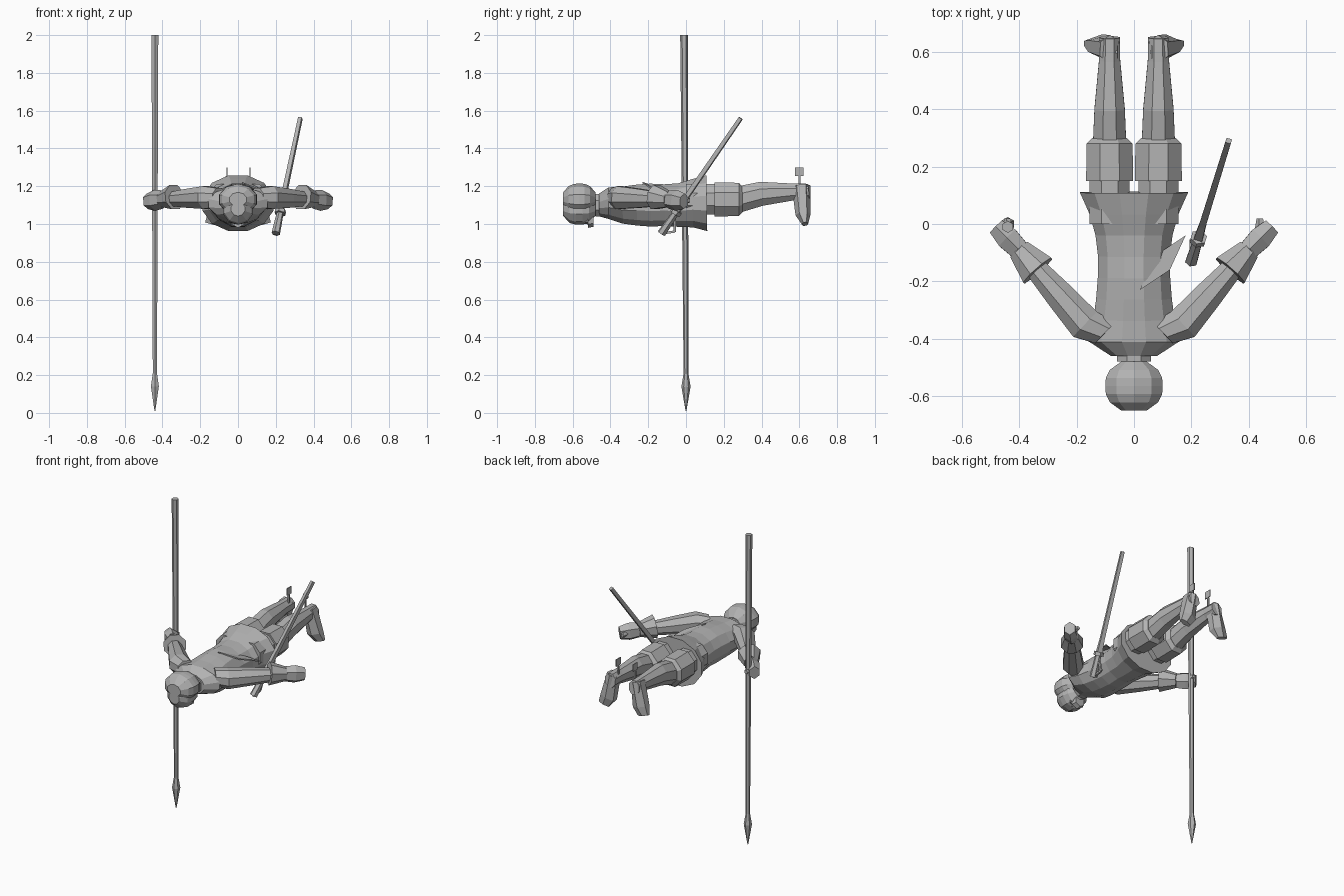
import bpy, bmesh, math
from mathutils import Vector

default_cube = bpy.data.objects.get("Cube")
if default_cube:
    bpy.data.objects.remove(default_cube, do_unlink=True)

grey = bpy.data.materials.new("plain_grey")
grey.use_nodes = True
grey.diffuse_color = (0.45, 0.45, 0.45, 1)
grey.node_tree.nodes["Principled BSDF"].inputs["Base Color"].default_value = grey.diffuse_color

UP = Vector((0, 0, 1))
BACK = Vector((0, 1, 0))
LEFT = Vector((1, 0, 0))


def finish(name, bm):
    """Turn the working mesh into a grey object."""
    bmesh.ops.recalc_face_normals(bm, faces=bm.faces)
    mesh = bpy.data.meshes.new(name)
    bm.to_mesh(mesh)
    bm.free()
    mesh.materials.append(grey)
    bpy.context.collection.objects.link(bpy.data.objects.new(name, mesh))


def loft(name, centres, radii, squash=1, sides=8, up=UP):
    """Faceted tube through the centres; a radius is a number or a (wide, high) pair."""
    bm = bmesh.new()
    axis = (centres[-1] - centres[0]).normalized()
    across = axis.cross(up).normalized()
    upward = across.cross(axis)
    reach = 1 / math.cos(math.pi / sides)
    loops = []
    for centre, radius in zip(centres, radii):
        wide, high = radius if isinstance(radius, tuple) else (radius, radius * squash)
        loop = []
        for corner in range(sides):
            angle = math.tau * (corner + 0.5) / sides
            spoke = across * wide * math.cos(angle) + upward * high * math.sin(angle)
            loop.append(bm.verts.new(centre + spoke * reach))
        loops.append(loop)
    for near, far in zip(loops, loops[1:]):
        for corner in range(sides):
            after = (corner + 1) % sides
            bm.faces.new((near[corner], near[after], far[after], far[corner]))
    bm.faces.new(loops[0])
    bm.faces.new(loops[-1])
    finish(name, bm)


def plate(name, outline, thickness):
    """Thin flat piece extruded from an outline."""
    bm = bmesh.new()
    face = bm.faces.new([bm.verts.new(point) for point in outline])
    extruded = bmesh.ops.extrude_face_region(bm, geom=[face])["geom"]
    moved = [item for item in extruded if isinstance(item, bmesh.types.BMVert)]
    bmesh.ops.translate(bm, verts=moved, vec=thickness)
    finish(name, bm)


def ellipsoid_loft(name, front, back, wide, high, steps, sides):
    """Rounded form along y: radii follow a blunt dome between the two ends."""
    centres, radii = [], []
    for step in range(steps + 1):
        t = step / steps
        dome = max(0.45, (1 - abs(2 * t - 1) ** 3) ** 0.5)
        centres.append(front.lerp(back, t))
        radii.append((wide * dome, high * dome))
    loft(name, centres, radii, sides=sides)


# Coat: narrow waist, flared skirt, broad shoulders closing to the collar
waist, hem, shoulder_line = -0.13, 0.11, -0.41
body = UP * 1.1
centres = [body + BACK * -0.46]
radii = [(0.08, 0.06)]
for station in range(8):
    y = shoulder_line + (hem - shoulder_line) * station / 7
    bend = (y - waist) ** 2
    if y > waist:
        size = (0.125 + 1.1 * bend, 0.11 + 0.65 * bend)
    else:
        size = (0.125 + 0.4 * bend, 0.115 - 0.4 * bend)
    centres.append(body + BACK * y + UP * 0.01 * (y > 0 or station == 0))
    radii.append(size)
loft("coat", centres, radii, sides=12)

# Neck, head, hair cap and face
head_front = body + BACK * -0.65
head_back = body + BACK * -0.48
loft("neck", [head_back, body + BACK * -0.43], [0.06, 0.06])
drop = UP * -0.02
ellipsoid_loft("head", head_front + drop, head_back + drop, 0.08, 0.08, 5, 10)
lift = UP * 0.03
ellipsoid_loft("hair", head_front + lift, head_back + lift, 0.1, 0.08, 6, 10)
face = body + BACK * -0.54 + UP * -0.08
loft("nose", [face - BACK * 0.04, face], [0.01, 0.02], sides=4)
loft("moustache", [face, face + BACK * 0.02], [0.035, 0.05], 0.4, sides=6)
loft("chin", [face + BACK * 0.02, face + BACK * 0.05], [0.035, 0.03], sides=6)

for tag, out in (("left", LEFT), ("right", -LEFT)):
    # Arm spread outward and back, with a flared glove
    shoulder = body + out * 0.1 + BACK * -0.38 + UP * 0.04
    bicep = shoulder + out * 0.07 + BACK * 0.03
    wrist = body + out * 0.4 + BACK * -0.09 + UP * 0.03
    elbow = bicep.lerp(wrist, 0.4)
    cuff = bicep.lerp(wrist, 0.72) + UP * 0.01
    fingers = body + out * 0.48 + BACK * -0.01 + UP * 0.02
    palm = wrist.lerp(fingers, 0.5)
    loft(tag + "_sleeve", [shoulder, bicep, elbow, wrist], [0.05, 0.06, 0.05, 0.03])
    loft(tag + "_glove_cuff", [cuff, wrist], [0.065, 0.04])
    loft(tag + "_hand", [wrist, palm, fingers], [0.035, 0.04, 0.03], 1.2, sides=6)
    loft(tag + "_thumb", [palm, palm + BACK * 0.07], [0.02, 0.01], sides=5)

    # Leg: breeches, wide boot top and calf
    hip = body + out * 0.085 + UP * 0.03
    thigh = hip + BACK * 0.15
    knee = hip + BACK * 0.28
    calf = hip + BACK * 0.4 + UP * 0.03
    ankle = hip + BACK * 0.57 + UP * 0.04
    heel = ankle + BACK * 0.08
    loft(tag + "_breeches", [hip, thigh, knee], [0.07, 0.07, 0.06], 1.15)
    loft(tag + "_boot_top", [thigh, knee, knee + BACK * 0.02], [0.082, 0.08, 0.06], 1.1)
    loft(tag + "_boot_leg", [knee, calf, ankle, heel], [0.058, 0.053, 0.037, 0.036], 1.2)

    # Foot hanging from the ankle, toes turned outward
    instep = ankle + BACK * 0.04 + UP * 0.03
    ball = instep + out * 0.03 + BACK * 0.01 - UP * 0.15
    toe = ball + out * 0.025 + BACK * 0.01 - UP * 0.05
    loft(tag + "_foot", [instep, ball, toe], [(0.034, 0.043), (0.046, 0.035), (0.035, 0.015)],
         sides=6, up=BACK)

    # Spur: thin stem with a square rowel
    spur = body + out * 0.06 + BACK * 0.6 + UP * 0.1
    rowel = spur + UP * 0.055
    half, tall = BACK * 0.023, UP * 0.045
    loft(tag + "_spur_stem", [spur, rowel], [0.005, 0.005], sides=4, up=BACK)
    plate(tag + "_spur_rowel",
          [rowel - half, rowel + half, rowel + half + tall, rowel - half + tall], LEFT * 0.005)

# Lance held upright in the right hand, point down
grip = LEFT * -0.44
butt = grip + BACK * -0.01 + UP * 2
lance_point = grip + UP * 0.01
loft("lance_head", [lance_point, grip + UP * 0.14, grip + UP * 0.21],
     [0.002, 0.021, 0.011], sides=6, up=BACK)
loft("lance_shaft", [grip + UP * 0.2, butt], [0.011, 0.018], sides=6, up=BACK)

# Sword slung at the left hip
pommel = Vector((0.2, -0.13, 0.95))
tip = Vector((0.33, 0.29, 1.56))
guard = pommel.lerp(tip, 0.17)
loft("sword_grip", [pommel, guard], [0.02, 0.016], sides=6)
loft("sword_guard", [guard, pommel.lerp(tip, 0.2)], [0.026, 0.026], sides=6)
loft("scabbard", [guard, pommel.lerp(tip, 0.3), tip], [0.016, 0.012, 0.01], sides=4)

# Knuckle bow made of straight bars
bow_corner = pommel + BACK * 0.07 + UP * 0.01
for start, end in ((pommel, bow_corner), (bow_corner, guard)):
    loft("knuckle_bow", [start, end], [0.006, 0.006], sides=4)

# Strap from the back of the coat to the sword
strap_top = body + BACK * -0.23 + LEFT * 0.02 + UP * 0.115
strap_end = body + BACK * -0.04 + LEFT * 0.18 + UP * 0.03
middle = strap_top.lerp(strap_end, 0.5)
bulge = (LEFT - BACK) * 0.025
plate("sword_strap", [strap_top, middle - bulge, strap_end, middle + bulge], UP * 0.008)
